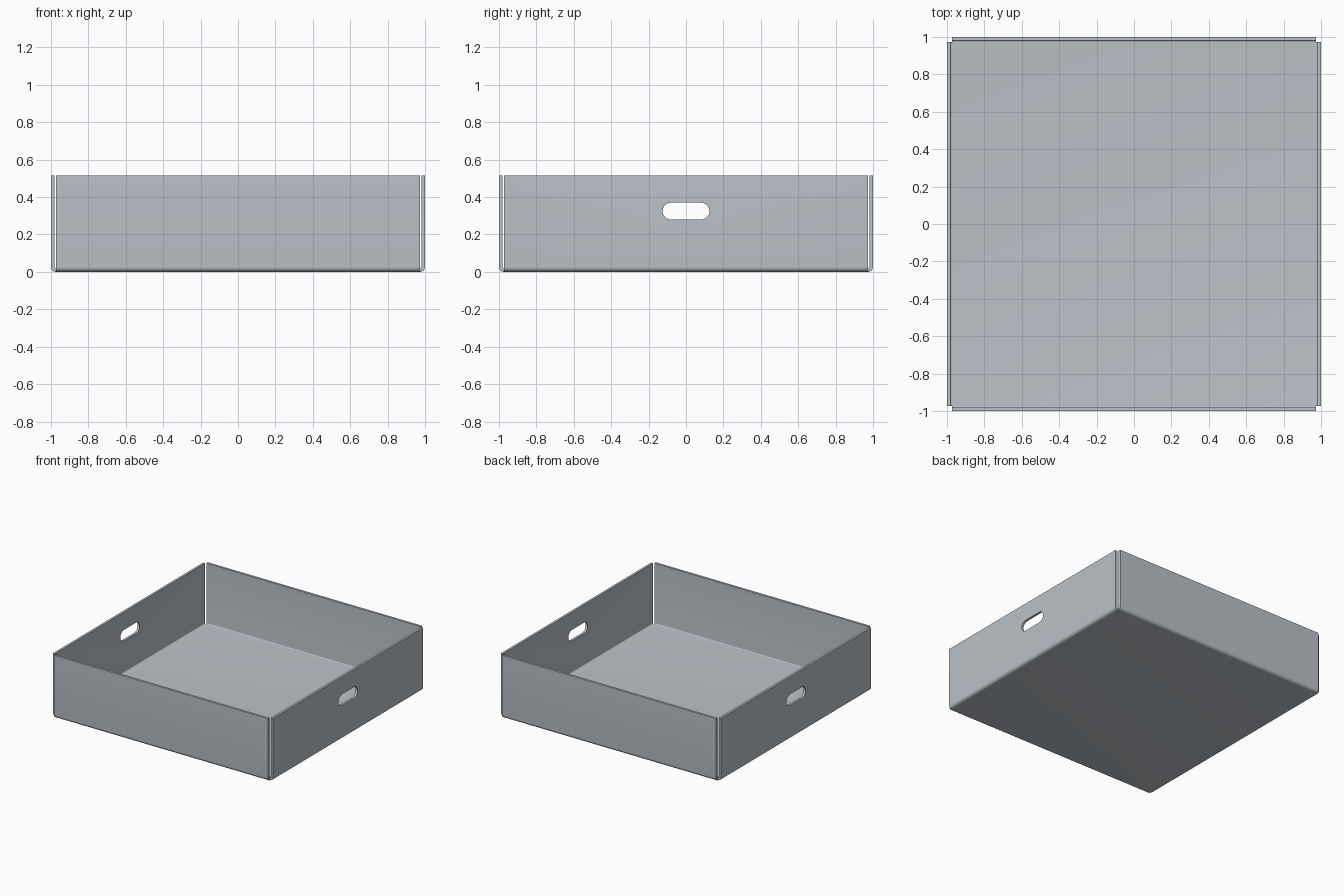
import bpy, bmesh, math
from mathutils import Vector

old = bpy.data.objects.get("Cube")
if old:
    bpy.data.objects.remove(old, do_unlink=True)

HALF = 0.974        # half width of the flat floor and of every flap
RADIUS = 0.026      # outer bend radius
THICK = 0.019       # sheet thickness
HEIGHT = 0.515
BEND_STEPS = 8

metal = bpy.data.materials.new("blue grey metal")
metal.use_nodes = True
colour = (0.50, 0.54, 0.58, 1.0)
metal.diffuse_color = colour
metal.node_tree.nodes["Principled BSDF"].inputs["Base Color"].default_value = colour


def new_object(name, bm):
    mesh = bpy.data.meshes.new(name)
    bm.to_mesh(mesh)
    bm.free()
    mesh.materials.append(metal)
    obj = bpy.data.objects.new(name, mesh)
    bpy.context.collection.objects.link(obj)
    return obj


# Outer skin: floor with four flaps folded up, open at the corners
bm = bmesh.new()
corners = [bm.verts.new((x * HALF, y * HALF, 0))
           for x, y in ((-1, -1), (-1, 1), (1, 1), (1, -1))]
floor = bm.faces.new(corners)

# Flap path as (distance outward, height)
path = []
for i in range(1, BEND_STEPS + 1):
    a = math.radians(90) * i / BEND_STEPS
    path.append((RADIUS * math.sin(a), RADIUS * (1 - math.cos(a))))
path.append((RADIUS, HEIGHT))

for i in range(4):
    a, b = corners[i], corners[(i + 1) % 4]
    out = ((a.co + b.co) / 2).normalized()
    start, end = a.co.copy(), b.co.copy()
    for d, z in path:
        step = out * d + Vector((0, 0, z))
        c, e = bm.verts.new(start + step), bm.verts.new(end + step)
        bm.faces.new((b, a, c, e))
        a, b = c, e
tray = new_object("folded_tray", bm)

# Slot cutter: a rounded bar passing through both side walls
bm = bmesh.new()
slot_radius, slot_offset, slot_z = 0.045, 0.08, 0.325
ring = []
for side in (1, -1):
    for i in range(17):
        a = math.pi * i / 16 - math.pi / 2
        ring.append(bm.verts.new((-1.2, side * (slot_offset + slot_radius * math.cos(a)),
                                  slot_z + side * slot_radius * math.sin(a))))
face = bm.faces.new(ring)
extruded = bmesh.ops.extrude_face_region(bm, geom=[face])
bmesh.ops.translate(bm, vec=(2.4, 0, 0),
                    verts=[g for g in extruded["geom"] if isinstance(g, bmesh.types.BMVert)])
bmesh.ops.recalc_face_normals(bm, faces=bm.faces)
cutter = new_object("slot_cutter", bm)
cutter.hide_render = True

# Give the sheet thickness inward, then cut the hand slots
solid = tray.modifiers.new("sheet", 'SOLIDIFY')
solid.thickness = THICK
solid.offset = -1
solid.use_even_offset = True
cut = tray.modifiers.new("hand_slots", 'BOOLEAN')
cut.operation = 'DIFFERENCE'
cut.solver = 'EXACT'
cut.object = cutter

bpy.ops.object.select_all(action='DESELECT')
tray.select_set(True)
bpy.context.view_layer.objects.active = tray
for name in [m.name for m in tray.modifiers]:
    bpy.ops.object.modifier_apply(modifier=name)
bpy.data.objects.remove(cutter, do_unlink=True)
bpy.ops.object.shade_smooth_by_angle(angle=math.radians(30))
